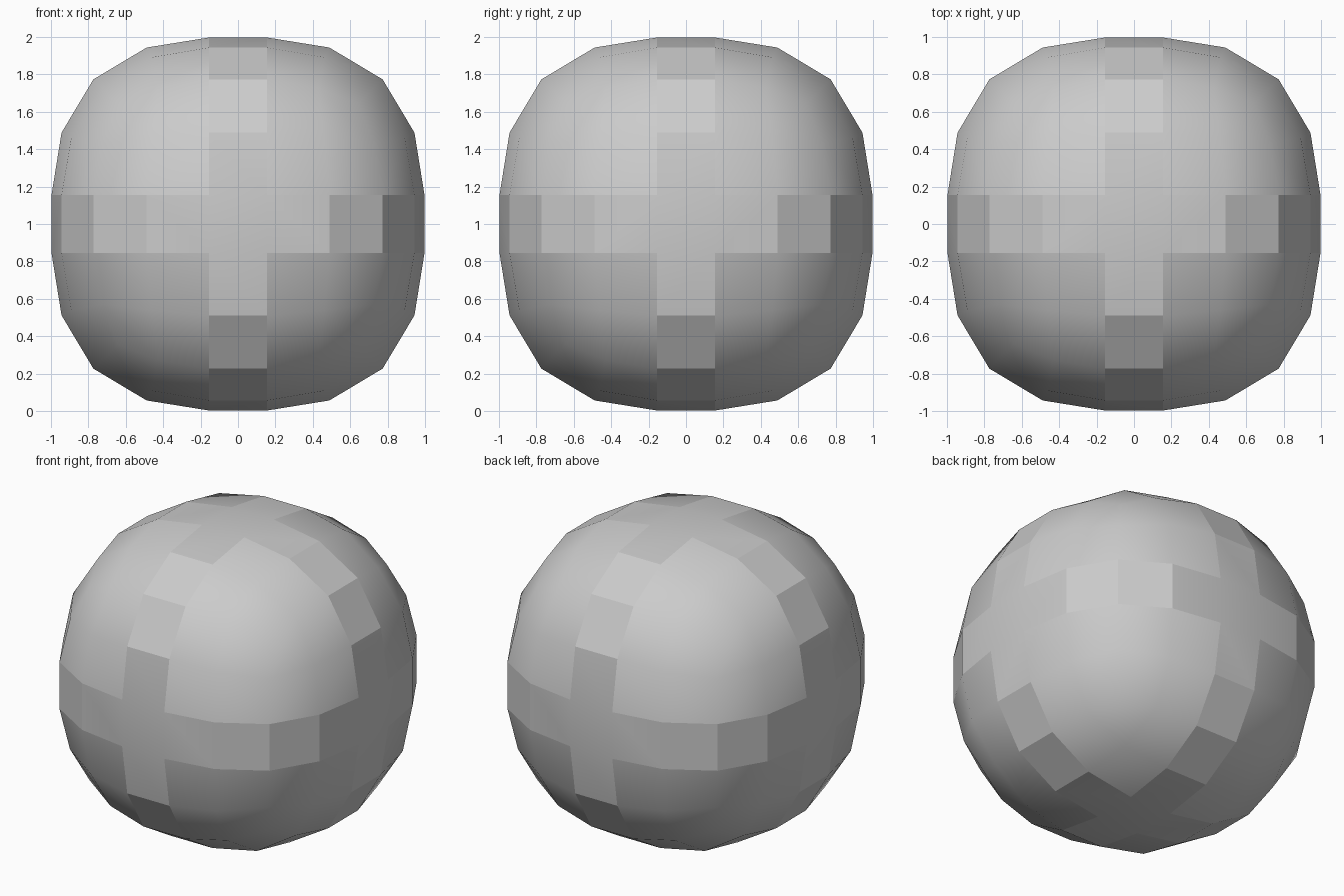
import bpy, bmesh, math
from mathutils import Vector

cube = bpy.data.objects.get("Cube")
if cube:
    bpy.data.objects.remove(cube)

POWER = 2.7            # roundness of the boxy ball
RADIUS = 1.002
HALF_BAND = 0.155      # half the width of each band
STEPS = [-1, -0.518, -0.16, 0.16, 0.518, 1]
EDGE_STEP = 0.59       # wider middle step along the cube edges

grey = bpy.data.materials.new("plain grey")
grey.use_nodes = True
grey.diffuse_color = (0.6, 0.6, 0.6, 1)
grey.node_tree.nodes["Principled BSDF"].inputs["Base Color"].default_value = (0.6, 0.6, 0.6, 1)


def rounded(p):
    """Push a cube point out to the boxy ball, keeping band edges straight."""
    fixed = [abs(c) < 0.2 for c in p]
    held = sum(HALF_BAND ** POWER for f in fixed if f)
    free = sum(abs(c) ** POWER for c, f in zip(p, fixed) if not f)
    k = ((RADIUS ** POWER - held) / free) ** (1 / POWER)
    if not any(fixed):
        k *= 1 - 0.035 * abs(p[0] * p[1] * p[2])    # soften the corners
    return Vector([math.copysign(HALF_BAND, c) if f else c * k for c, f in zip(p, fixed)])


def grid_point(axis, side, a, b):
    """Point on one cube side, with the middle steps spread along its edges."""
    a, b = (math.copysign(EDGE_STEP, s) if abs(t) == 1 and 0.2 < abs(s) < 1 else s
            for s, t in ((a, b), (b, a)))
    p = [0, 0, 0]
    p[axis], p[(axis + 1) % 3], p[(axis + 2) % 3] = side, a, b
    return p


def cube_grid():
    """Cube whose sides are each cut into a five by five grid."""
    bm = bmesh.new()
    for axis in range(3):
        for side in (-1, 1):
            for a0, a1 in zip(STEPS, STEPS[1:]):
                for b0, b1 in zip(STEPS, STEPS[1:]):
                    corners = [bm.verts.new(grid_point(axis, side, a, b))
                               for a, b in ((a0, b0), (a1, b0), (a1, b1), (a0, b1))]
                    bm.faces.new(corners if side > 0 else corners[::-1])
    bmesh.ops.remove_doubles(bm, verts=bm.verts, dist=0.001)
    return bm


def in_band(face):
    return min(abs(c) for c in face.calc_center_median()) < 0.1


def build(name, bands, angle):
    """Keep the band faces or the panel faces, round them and shade them."""
    bm = cube_grid()
    unwanted = [f for f in bm.faces if in_band(f) != bands]
    bmesh.ops.delete(bm, geom=unwanted, context='FACES')
    for v in bm.verts:
        v.co = rounded(v.co)
    mesh = bpy.data.meshes.new(name)
    bm.to_mesh(mesh)
    bm.free()
    mesh.materials.append(grey)
    obj = bpy.data.objects.new(name, mesh)
    bpy.context.collection.objects.link(obj)
    obj.location.z = 1
    bpy.ops.object.select_all(action='DESELECT')
    obj.select_set(True)
    bpy.context.view_layer.objects.active = obj
    bpy.ops.object.shade_smooth_by_angle(angle=math.radians(angle))


# Eight smooth rounded corner panels
build("corner_panels", False, 60)

# Three crossing bands, flush with the panels and faceted along their length
build("crossing_bands", True, 20)
